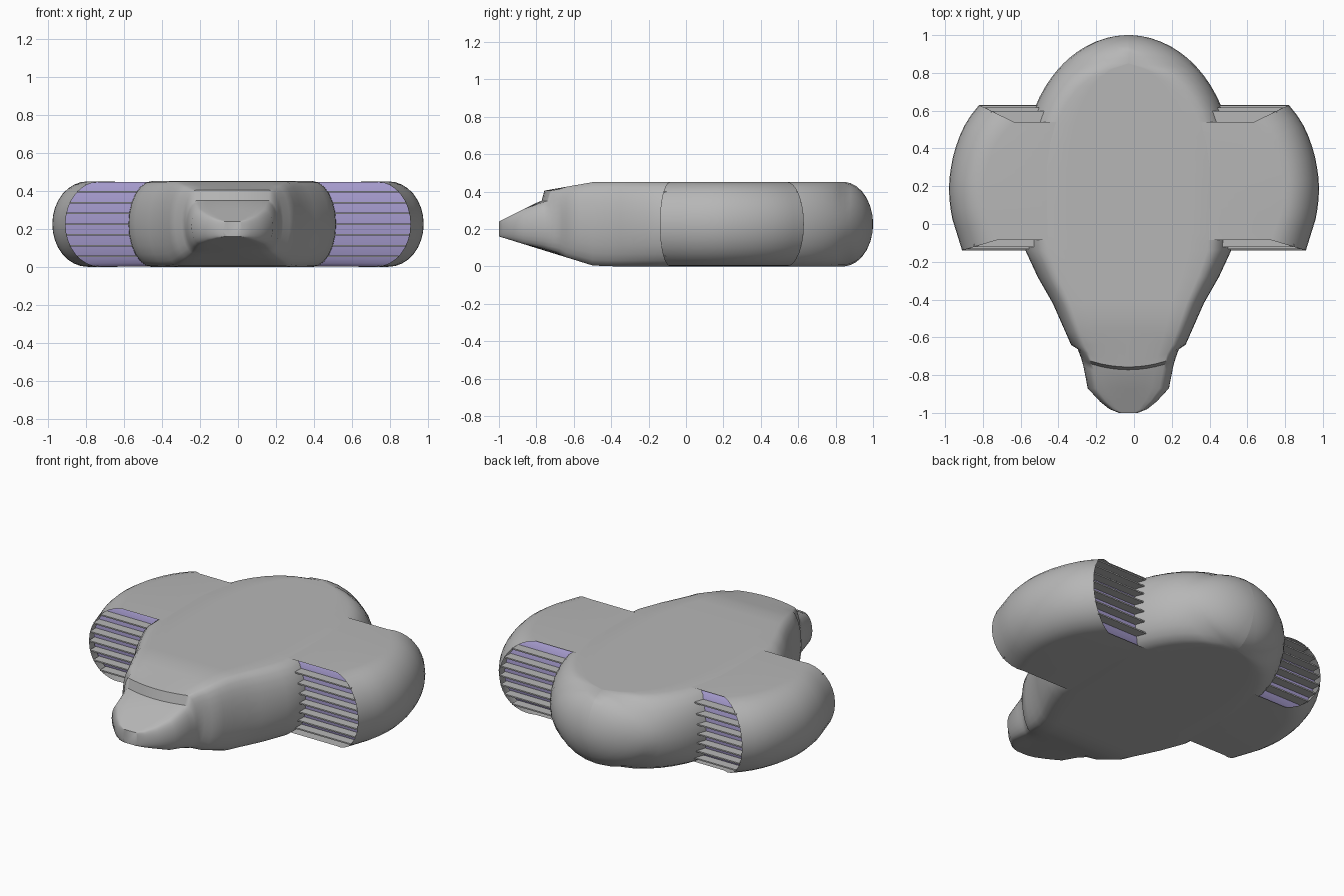
import bpy, bmesh, math

if "Cube" in bpy.data.objects:
    bpy.data.objects.remove(bpy.data.objects["Cube"])

CX = -0.03            # the hull sits slightly left of the pods
MID, HALF = 0.226, 0.226


def material(name, rgb):
    m = bpy.data.materials.new(name)
    m.diffuse_color = (*rgb, 1)
    m.use_nodes = True
    m.node_tree.nodes["Principled BSDF"].inputs["Base Color"].default_value = m.diffuse_color
    return m


GREY = material("hull grey", (0.47, 0.47, 0.47))
PURPLE = material("vent purple", (0.37, 0.32, 0.60))


def lerp_table(table, y):
    for (a, va), (b, vb) in zip(table, table[1:]):
        if y <= b:
            return va + (vb - va) * max(0, y - a) / (b - a)
    return table[-1][1]


def dome(y, r, c, ry):
    return r * math.sqrt(max(0, 1 - ((y - c) / ry) ** 2))


def finish(name, bm, mat, angle=40):
    bmesh.ops.recalc_face_normals(bm, faces=bm.faces)
    me = bpy.data.meshes.new(name)
    bm.to_mesh(me)
    bm.free()
    me.materials.append(mat)
    ob = bpy.data.objects.new(name, me)
    bpy.context.collection.objects.link(ob)
    bpy.ops.object.select_all(action='DESELECT')
    ob.select_set(True)
    bpy.context.view_layer.objects.active = ob
    bpy.ops.object.shade_smooth_by_angle(angle=math.radians(angle))
    return ob


def loft(bm, rings, closed=True):
    vs = [[bm.verts.new(p) for p in r] for r in rings]
    n = len(vs[0])
    for a, b in zip(vs, vs[1:]):
        for i in range(n if closed else n - 1):
            j = (i + 1) % n
            bm.faces.new((a[i], a[j], b[j], b[i]))
    return vs


# Hull: cross-sections along y, with a pointed nose and a round tail
WIDTH = [(-1, .05), (-.98, .10), (-.94, .15), (-.87, .215), (-.76, .25),
         (-.42, .40), (-.28, .48), (-.14, .545), (.1, .555), (.3, .555)]
TOP = [(-1, .24), (-.8, .34), (-.772, .35), (-.757, .405), (-.5, .45), (-.4, .452)]
BOTTOM = [(-1, .16), (-.5, .005), (-.4, 0)]


def section(y):
    if y > .3:
        w, flat = dome(y, .555, .3, .7), dome(y, .42, .3, .54)
        h = HALF * math.sqrt(max(0, 1 - (max(0, y - .84) / .16) ** 2))
        top, bot = MID + h, MID - h
    else:
        w = lerp_table(WIDTH, y)
        flat = w * .77
        top, bot = lerp_table(TOP, y), lerp_table(BOTTOM, y)
    mid, h = (top + bot) / 2, (top - bot) / 2
    pts = []
    for k in range(13):                       # right flank
        a = -math.pi / 2 + math.pi * k / 12
        pts.append((flat + (w - flat) * math.cos(a), mid + h * math.sin(a)))
    pts += [(flat * (1 - k / 4), top) for k in range(1, 8)]
    pts += [(-x, z) for x, z in reversed(pts[:13])]
    pts += [(-flat * (1 - k / 4), bot) for k in range(1, 8)]
    bend = .05 if abs(y + .765) < .05 else 0  # curved visor lip
    return [(CX + x, y + bend * (x / .25) ** 2, z) for x, z in pts]


stations = [-1, -.98, -.94, -.87, -.8, -.772, -.757, -.72, -.64, -.57, -.5, -.42,
            -.35, -.28, -.21, -.14, -.05, .1, .3, .42, .52, .6, .67, .73, .78,
            .82, .85, .88, .91, .94, .965, .985, .996, .9995]
bm = bmesh.new()
rings = loft(bm, [section(y) for y in stations])
bm.faces.new(rings[0])
bm.faces.new(rings[-1])
finish("hull", bm, GREY)

# Side pods: rounded shells with curved open ends
OUTLINE = [(-.14, .91), (.03, .963), (.11, .976), (.18, .98), (.26, .976), (.35, .96),
           (.43, .937), (.5, .91), (.57, .868), (.63, .82)]
INNER = .3


def ends(a):
    k = 1 - math.cos(a)
    return -.14 + .055 * k, .63 - .09 * k


def pod_x(a, t):
    return lerp_table(OUTLINE, -.14 + .77 * t) - .185 * (1 - math.cos(a))


ANGLES = [math.pi * (k / 16 - .5) for k in range(17)]


def build_pod(side, label):
    bm = bmesh.new()
    rows = []
    for i in range(15):
        t = i / 14
        row = []
        for a in ANGLES:
            f, b = ends(a)
            row.append((side * pod_x(a, t), f + (b - f) * t,
                        MID + (HALF - .001) * math.sin(a)))
        first, last = row[0], row[-1]
        rows.append([(side * INNER, first[1], first[2])] + row
                    + [(side * INNER, last[1], last[2])])
    loft(bm, rows, closed=False)
    finish(label + "_pod", bm, GREY)

    for t, name in ((0, "front"), (1, "rear")):
        inward = 1 if t == 0 else -1
        # Purple backing recessed in the opening
        bm = bmesh.new()
        inner, outer = [], []
        for a in ANGLES:
            y = ends(a)[t] + inward * .055
            z = MID + (HALF - .003) * math.sin(a)
            inner.append((side * INNER, y, z))
            outer.append((side * (pod_x(a, t) + .005), y, z))
        loft(bm, [inner, outer], closed=False)
        finish(f"{label}_{name}_vent", bm, PURPLE)
        # Thin horizontal slats
        bm = bmesh.new()
        for k in range(1, 8):
            s = k / 4 - 1
            a = math.asin(s)
            y0 = ends(a)[t]
            y1 = y0 + inward * .06
            x1 = pod_x(a, t)
            z = MID + HALF * s
            loop = [(INNER, y0), (x1, y0), (x1, y1), (INNER, y1)]
            r = loft(bm, [[(side * x, y, z + d) for x, y in loop] for d in (-.004, .004)])
            bm.faces.new(r[0])
            bm.faces.new(r[1])
        finish(f"{label}_{name}_slats", bm, GREY)


for side, label in ((1, "right"), (-1, "left")):
    build_pod(side, label)
